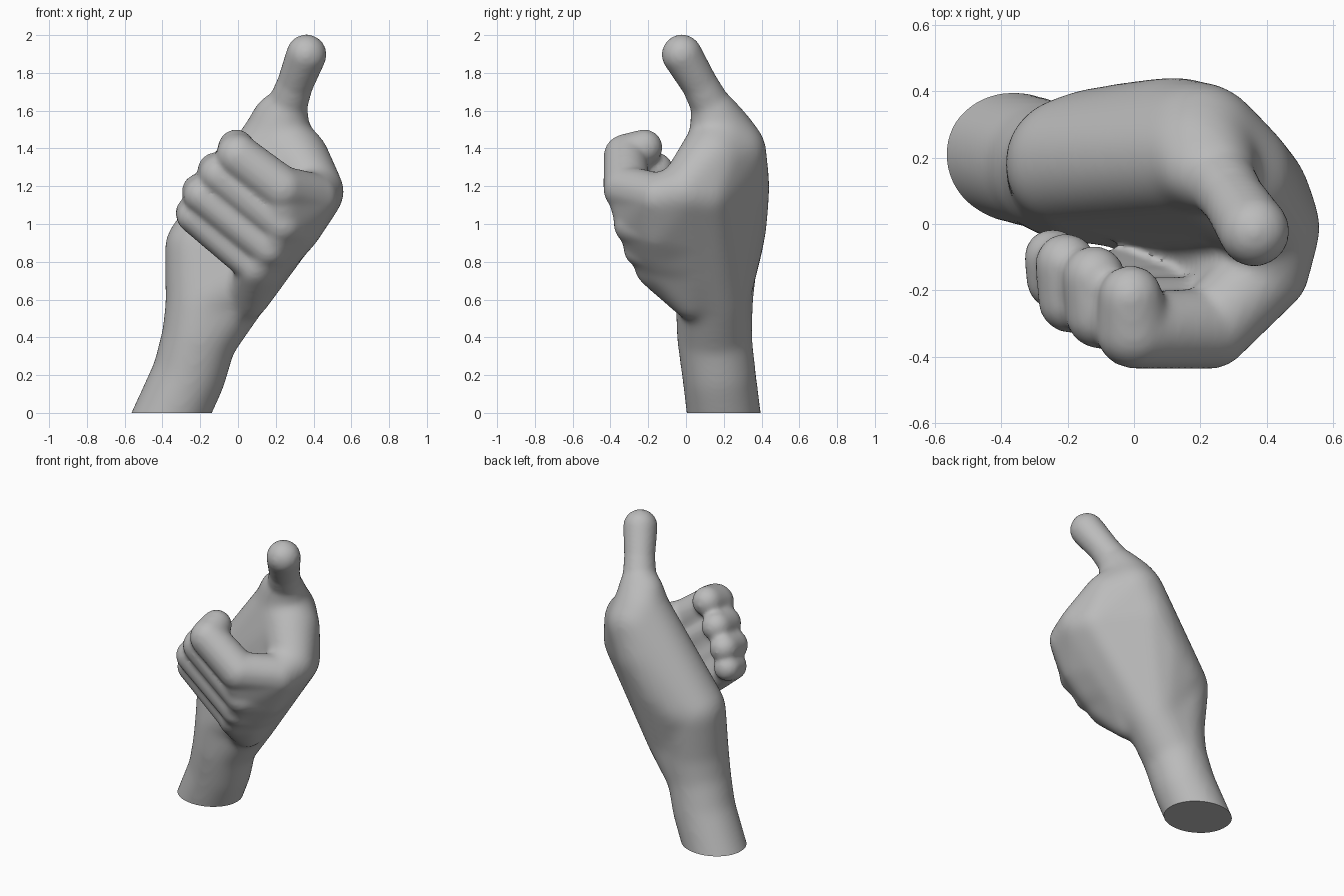
import bpy
import bmesh
from mathutils import Vector

cube = bpy.data.objects.get("Cube")
if cube:
    bpy.data.objects.remove(cube, do_unlink=True)

skin = bpy.data.materials.new("plain grey")
skin.use_nodes = True
grey = (0.5, 0.5, 0.5, 1)
skin.diffuse_color = grey
skin.node_tree.nodes["Principled BSDF"].inputs["Base Color"].default_value = grey


def hull(bm, *balls, swell=0.0):
    """Wrap a convex skin around balls given as (x, y, z, radius)."""
    part = bmesh.new()
    for x, y, z, r in balls:
        made = bmesh.ops.create_icosphere(part, subdivisions=3, radius=r + swell)
        bmesh.ops.translate(part, verts=made["verts"], vec=(x, y, z))
    res = bmesh.ops.convex_hull(part, input=part.verts)
    junk = {g for g in res["geom_interior"] + res["geom_unused"]
            if isinstance(g, bmesh.types.BMVert)}
    bmesh.ops.delete(part, geom=list(junk), context="VERTS")
    mesh = bpy.data.meshes.new("part")
    part.to_mesh(mesh)
    part.free()
    bm.from_mesh(mesh)
    bpy.data.meshes.remove(mesh)


def chain(bm, *balls, swell=0.0):
    """Limb made of hulls between neighbouring balls."""
    for a, b in zip(balls, balls[1:]):
        hull(bm, a, b, swell=swell)


def thinner(balls, factor):
    return [(x, y, z, r * factor) for x, y, z, r in balls]


def fuse(bm, obj, iterations):
    """Melt all hulls into one soft skin."""
    bm.to_mesh(obj.data)
    bm.free()
    remesh = obj.modifiers.new("fuse", "REMESH")
    remesh.mode = "VOXEL"
    remesh.voxel_size = 0.014
    soften = obj.modifiers.new("soften", "SMOOTH")
    soften.factor = 0.5
    soften.iterations = iterations
    bpy.context.view_layer.update()
    graph = bpy.context.evaluated_depsgraph_get()
    mesh = bpy.data.meshes.new_from_object(obj.evaluated_get(graph))
    obj.modifiers.clear()
    return mesh


hand = bpy.data.objects.new("hand", bpy.data.meshes.new("hand"))
bpy.context.collection.objects.link(hand)

# Joints shared by several parts
swell = 0.011
heel = (-0.19, 0.185, 0.87, 0.19)
forearm = (-0.205, 0.15, 0.4, 0.19)
wrist = (-0.18, 0.15, 0.58, 0.195)
wrist_side = (-0.04, 0.15, 0.62, 0.18)
thumb_root = (0.20, 0.20, 1.45, 0.17)
thumb_base = (0.255, 0.14, 1.61, 0.108)
palm_edge = (0.37, 0.09, 1.16, 0.15)
palm_top = (0.30, 0.14, 1.34, 0.175)
index_knuckle = (0.42, -0.01, 1.17, 0.135)
little_knuckle = (0.16, 0.05, 0.82, 0.14)

# Finger joints: bend, middle joint, end joint, tip
fingers = [
    ((0.40, -0.14, 1.14, 0.13), (0.23, -0.315, 1.185, 0.123),
     (0.0, -0.32, 1.36, 0.117), (-0.01, -0.22, 1.405, 0.097)),
    ((0.315, -0.14, 0.97, 0.12), (0.23, -0.27, 1.00, 0.114),
     (-0.10, -0.27, 1.26, 0.108), (-0.12, -0.16, 1.285, 0.095)),
    ((0.22, -0.13, 0.85, 0.108), (0.16, -0.23, 0.87, 0.102),
     (-0.19, -0.23, 1.15, 0.10), (-0.205, -0.12, 1.175, 0.093)),
    ((0.14, -0.11, 0.76, 0.10), (0.09, -0.175, 0.765, 0.09),
     (-0.235, -0.17, 1.04, 0.09), (-0.245, -0.10, 1.06, 0.087)),
]
knuckles = [tuple(Vector(index_knuckle).lerp(Vector(little_knuckle), i / 3))
            for i in range(4)]

# Forearm and wrist
body = bmesh.new()
chain(body, (-0.465, 0.23, -0.25, 0.188), (-0.26, 0.175, 0.2, 0.187),
      forearm, wrist, swell=swell)
hull(body, forearm, wrist, wrist_side, swell=swell)
hull(body, wrist, wrist_side, heel, little_knuckle, swell=swell)

# Palm and back of the hand
hull(body, heel, wrist_side, thumb_root, palm_edge, palm_top, little_knuckle,
     (-0.12, 0.205, 0.9, 0.195), (0.0, 0.235, 1.0, 0.185), (0.12, 0.25, 1.2, 0.185),
     (0.2, 0.235, 1.38, 0.183), swell=swell)

# Root of the thumb
hull(body, thumb_root, thumb_base, (0.19, 0.16, 1.575, 0.10), swell=swell)

# Knuckle ridge, web joining the finger roots, and the fold down to the wrist
hull(body, palm_edge, palm_top, index_knuckle, swell=swell)
hull(body, palm_edge, index_knuckle, little_knuckle, swell=swell)
for i in range(3):
    a, b = fingers[i], fingers[i + 1]
    bends = thinner((a[0], b[0]), 0.93)
    hull(body, knuckles[i], knuckles[i + 1], *bends, swell=swell)
    hull(body, *bends, *thinner((a[1], b[1]), 0.83), swell=swell)
hull(body, fingers[3][0], fingers[3][1], little_knuckle,
     (0.05, 0.03, 0.60, 0.10), swell=swell)
soft_body = fuse(body, hand, 36)

# Thumb and fingers on the softened body
bm = bmesh.new()
bm.from_mesh(soft_body)
chain(bm, thumb_base, (0.302, 0.072, 1.74, 0.097), (0.362, -0.022, 1.897, 0.108))
for joints in fingers:
    chain(bm, *joints)

# Flat inner side of the curled fingers
for a, b in zip(fingers, fingers[1:]):
    hull(bm, *((x, y + 0.045, z, 0.05) for x, y, z, r in a[1:3] + b[1:3]))
skin_mesh = fuse(bm, hand, 12)

# Flat cut at the end of the forearm
bm = bmesh.new()
bm.from_mesh(skin_mesh)
cut = bmesh.ops.bisect_plane(bm, geom=bm.verts[:] + bm.edges[:] + bm.faces[:],
                             plane_co=(0, 0, 0), plane_no=(0, 0, 1), clear_inner=True)
rim = [g for g in cut["geom_cut"] if isinstance(g, bmesh.types.BMEdge)]
bmesh.ops.contextual_create(bm, geom=rim)
bmesh.ops.recalc_face_normals(bm, faces=bm.faces)
bm.to_mesh(skin_mesh)
bm.free()
hand.data = skin_mesh
skin_mesh.materials.clear()
skin_mesh.materials.append(skin)

bpy.ops.object.select_all(action="DESELECT")
hand.select_set(True)
bpy.context.view_layer.objects.active = hand
bpy.ops.object.shade_smooth_by_angle(angle=0.9)
